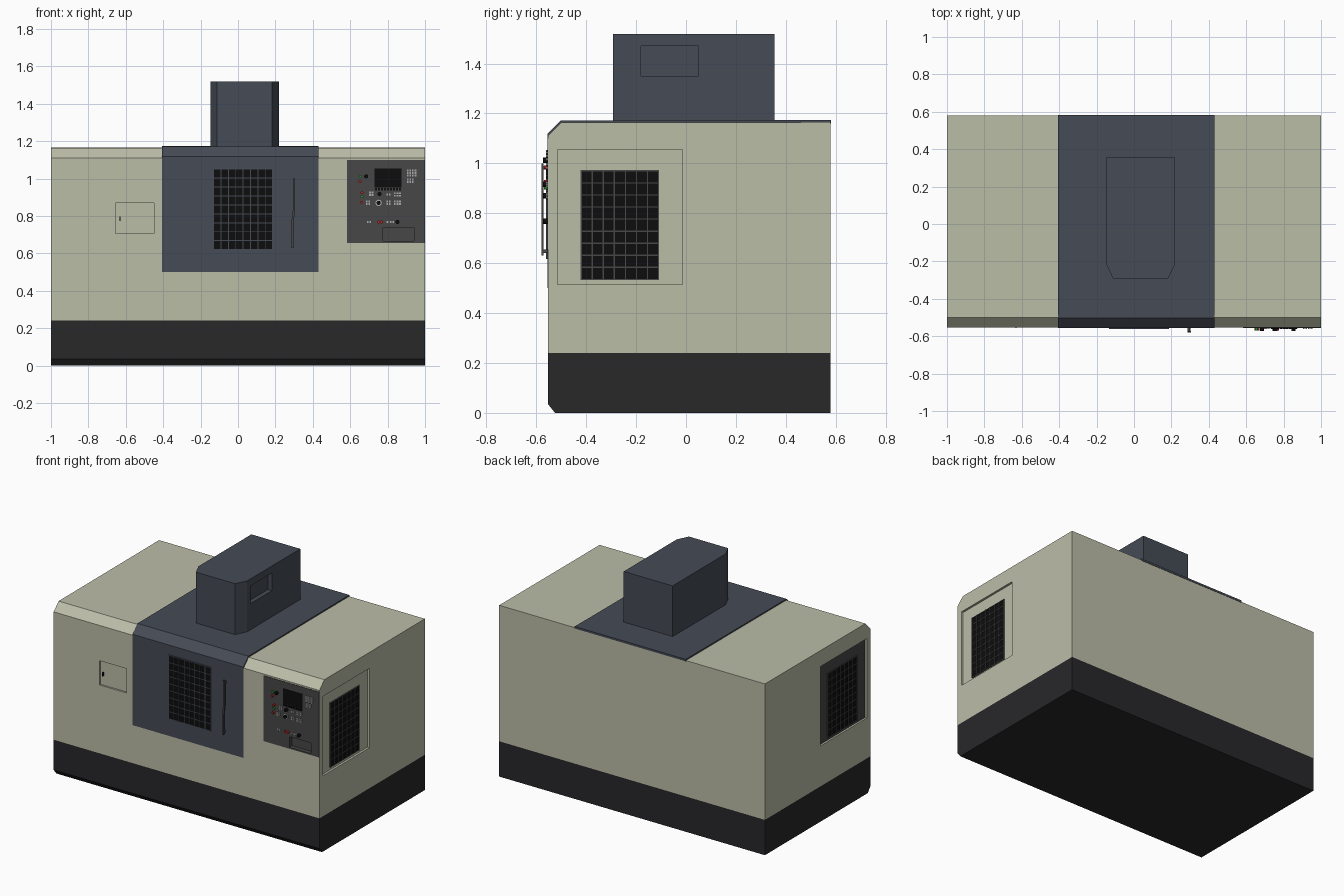
import bpy, bmesh
from mathutils import Matrix, Vector

if "Cube" in bpy.data.objects:
    bpy.data.objects.remove(bpy.data.objects["Cube"])


def material(name, r, g, b):
    m = bpy.data.materials.new(name)
    m.diffuse_color = (r, g, b, 1)
    m.use_nodes = True
    m.node_tree.nodes["Principled BSDF"].inputs["Base Color"].default_value = m.diffuse_color
    return m


OLIVE = material("olive_paint", 0.50, 0.51, 0.39)
SLATE = material("slate_paint", 0.060, 0.070, 0.092)
DARK = material("base_black", 0.021, 0.021, 0.023)
GREY = material("panel_grey", 0.063, 0.063, 0.063)
BLACK = material("glass_black", 0.004, 0.004, 0.004)
LIGHT = material("key_light", 0.40, 0.40, 0.40)
RED = material("button_red", 0.45, 0.02, 0.02)
GREEN = material("button_green", 0.03, 0.25, 0.03)


def finish(name, bm, mat):
    bmesh.ops.recalc_face_normals(bm, faces=bm.faces)
    me = bpy.data.meshes.new(name)
    bm.to_mesh(me)
    bm.free()
    if mat:
        me.materials.append(mat)
    ob = bpy.data.objects.new(name, me)
    bpy.context.collection.objects.link(ob)
    return ob


def boxes(name, spans, mat):
    """One object from any number of (low corner, high corner) boxes."""
    bm = bmesh.new()
    for lo, hi in spans:
        lo, hi = Vector(lo), Vector(hi)
        size = hi - lo
        m = Matrix.Translation((lo + hi) / 2) @ Matrix.Diagonal((*size, 1))
        bmesh.ops.create_cube(bm, size=1, matrix=m)
    return finish(name, bm, mat)


def prism(name, points, offset, mat):
    bm = bmesh.new()
    face = bm.faces.new([bm.verts.new(p) for p in points])
    ext = bmesh.ops.extrude_face_region(bm, geom=[face])
    bm.faces.ensure_lookup_table()
    bmesh.ops.translate(bm, vec=offset, verts=[v for v in ext["geom"] if isinstance(v, bmesh.types.BMVert)])
    if face.is_valid and len(bm.faces) < len(points) + 2:
        bm.faces.new(list(face.verts))
    return finish(name, bm, mat)


def cut(ob, spans):
    """Carve boxes out of an object and bake the result."""
    for lo, hi in spans:
        cutter = boxes("cutter", [(lo, hi)], None)
        cutter.hide_render = True
        mod = ob.modifiers.new("cut", 'BOOLEAN')
        mod.operation, mod.solver, mod.object = 'DIFFERENCE', 'EXACT', cutter
        bpy.context.view_layer.update()
        dg = bpy.context.evaluated_depsgraph_get()
        baked = bpy.data.meshes.new_from_object(ob.evaluated_get(dg))
        ob.modifiers.clear()
        ob.data = baked
        bpy.data.objects.remove(cutter)


def on_face(side, u0, u1, v0, v1, base, out):
    """Box on a wall: u runs along the wall, v is height, base..out the depth."""
    a, b = min(base, out), max(base, out)
    if side == "front":
        return (u0, -b, v0), (u1, -a, v1)
    if side == "right":
        return (a, u0, v0), (b, u1, v1)
    return (-b, u0, v0), (-a, u1, v1)


def window(name, side, u0, u1, v0, v1, base, cols, rows, mat):
    boxes(name + "_glass", [on_face(side, u0, u1, v0, v1, base - 0.004, base + 0.002)], BLACK)
    w, o = 0.0025, base + 0.005
    bars = []
    for i in range(cols + 1):
        u = u0 + (u1 - u0) * i / cols
        bars.append(on_face(side, u - w, u + w, v0 - w, v1 + w, base - 0.002, o))
    for i in range(rows + 1):
        v = v0 + (v1 - v0) * i / rows
        bars.append(on_face(side, u0 - w, u1 + w, v - w, v + w, base - 0.002, o - 0.0005))
    boxes(name + "_bars", bars, mat)


FRONT, BACK = -0.553, 0.58

# Plinth and main enclosure
prism("base_plinth", [(-1, FRONT, 0.24), (-1, FRONT, 0.035), (-1, -0.525, 0),
                      (-1, BACK, 0), (-1, BACK, 0.24)], (2, 0, 0), DARK)
body = prism("enclosure", [(-1, FRONT, 0.24), (-1, FRONT, 1.11), (-1, -0.50, 1.163),
                           (-1, BACK, 1.165), (-1, BACK, 0.24)], (2, 0, 0), OLIVE)
cut(body, [
    on_face("right", -0.515, -0.015, 0.515, 1.055, 0.985, 1.1),
    on_face("left", -0.515, -0.015, 0.515, 1.055, 0.985, 1.1),
    on_face("front", -0.655, -0.45, 0.705, 0.87, 0.541, 0.7),
    on_face("front", 0.765, 0.95, 0.66, 0.745, 0.524, 0.7)])

# Side windows set in recessed panels; the left panel is grey
boxes("left_panel", [on_face("left", -0.515, -0.015, 0.515, 1.055, 0.98, 0.987)], GREY)
window("left_window", "left", -0.42, -0.11, 0.535, 0.97, 0.988, 7, 9, GREY)
window("right_window", "right", -0.42, -0.11, 0.535, 0.97, 0.986, 7, 9, GREY)

# Sliding door wrapping over the roof
prism("door_hood", [(-0.405, -0.556, 0.50), (-0.405, -0.556, 1.118), (-0.405, -0.502, 1.171),
                    (-0.405, BACK + 0.002, 1.174), (-0.405, BACK + 0.002, 1.16),
                    (-0.405, -0.498, 1.155), (-0.405, -0.545, 1.105), (-0.405, -0.545, 0.50)],
      (0.835, 0, 0), SLATE)
window("door_window", "front", -0.13, 0.185, 0.62, 1.05, 0.557, 8, 9, SLATE)

# Bent door handle on two stand-offs
prism("door_handle", [(0.285, -0.572, 0.63), (0.297, -0.572, 0.63), (0.299, -0.572, 0.78),
                      (0.305, -0.572, 0.83), (0.305, -0.572, 1.0), (0.293, -0.572, 1.0),
                      (0.293, -0.572, 0.83), (0.287, -0.572, 0.78)], (0, -0.008, 0), GREY)
boxes("handle_mounts", [on_face("front", 0.287, 0.296, 0.64, 0.655, 0.55, 0.574),
                        on_face("front", 0.294, 0.303, 0.975, 0.99, 0.55, 0.574)], GREY)

# Access hatch latch
boxes("hatch_latch", [on_face("front", -0.634, -0.628, 0.772, 0.796, 0.538, 0.557)], BLACK)

# Spindle head cover with a recess on its right side
head = prism("spindle_cover", [(-0.148, 0.355, 1.165), (-0.148, -0.215, 1.165), (-0.112, -0.292, 1.165),
                               (0.182, -0.292, 1.165), (0.22, -0.215, 1.165), (0.22, 0.355, 1.165)],
             (0, 0, 0.353), SLATE)
cut(head, [((0.19, -0.18, 1.35), (0.3, 0.05, 1.47))])

# Control console with a drawer pocket
console = boxes("control_console", [on_face("front", 0.582, 0.999, 0.655, 1.10, 0.52, 0.556)], GREY)
cut(console, [on_face("front", 0.775, 0.94, 0.665, 0.737, 0.528, 0.7)])
boxes("screen", [on_face("front", 0.73, 0.875, 0.952, 1.053, 0.55, 0.559)], BLACK)


def keypad(cx, cz, cols, rows, pitch=0.0135):
    s = pitch * 0.36
    out = []
    for i in range(cols):
        for j in range(rows):
            x = cx + (i - (cols - 1) / 2) * pitch
            z = cz + (j - (rows - 1) / 2) * pitch
            out.append(on_face("front", x - s, x + s, z - s, z + s, 0.55, 0.562))
    return out


keys = []
for pad in [(0.928, 1.03, 4, 3), (0.921, 0.989, 3, 2), (0.713, 0.918, 2, 2), (0.805, 0.915, 2, 1),
            (0.852, 0.915, 3, 2), (0.805, 0.87, 2, 2), (0.852, 0.87, 3, 2), (0.695, 0.87, 2, 2),
            (0.80, 0.768, 1, 1), (0.823, 0.768, 2, 1), (0.70, 0.768, 2, 1)]:
    keys += keypad(*pad)
boxes("keypad_keys", keys, LIGHT)
boxes("screen_keys", keypad(0.802, 0.943, 9, 1, 0.016), BLACK)


def buttons(name, spots, mat, radius=0.008, out=0.57):
    """Round buttons pointing out of the console."""
    bm = bmesh.new()
    for x, z in spots:
        m = Matrix.Translation((x, -(0.55 + out) / 2, z)) @ Matrix.Rotation(1.5707963, 4, 'X')
        bmesh.ops.create_cone(bm, cap_ends=True, segments=16, radius1=radius, radius2=radius,
                              depth=out - 0.55, matrix=m)
    return finish(name, bm, mat)


buttons("green_buttons", [(0.655, 1.012), (0.663, 0.903)], GREEN)
buttons("red_buttons", [(0.652, 0.984), (0.663, 0.925), (0.660, 0.873), (0.752, 0.768), (0.768, 0.768)], RED)
buttons("knob_rings", [(0.752, 0.87)], LIGHT, 0.017, 0.56)
buttons("knobs", [(0.757, 0.917), (0.752, 0.87), (0.685, 1.012), (0.852, 0.768)], BLACK, 0.011, 0.573)
